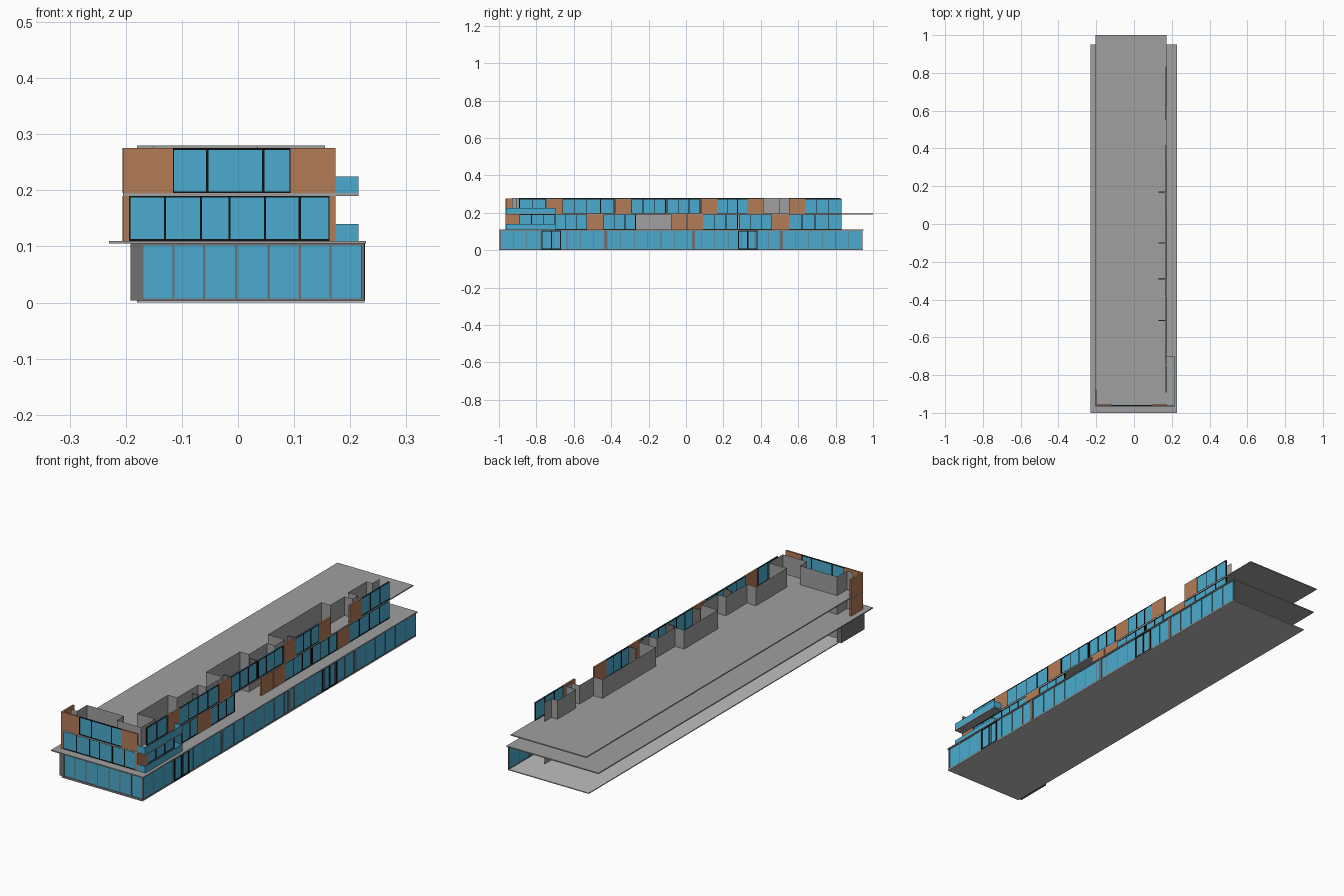
import bpy, bmesh

if "Cube" in bpy.data.objects:
    bpy.data.objects.remove(bpy.data.objects["Cube"])

def mat(name, r, g, b):
    m = bpy.data.materials.new(name)
    m.diffuse_color = (r, g, b, 1)
    m.use_nodes = True
    m.node_tree.nodes["Principled BSDF"].inputs["Base Color"].default_value = m.diffuse_color
    return m

GLASS = mat("blue_glass", 0.07, 0.41, 0.62)
WOOD = mat("orange_cladding", 0.46, 0.20, 0.095)
GREY = mat("concrete_grey", 0.35, 0.35, 0.35)
DARK = mat("dark_grey", 0.16, 0.16, 0.16)
PALE = mat("pale_grey", 0.52, 0.52, 0.52)
BLACK = mat("black_frame", 0.005, 0.005, 0.005)

def boxes(name, items, material):
    """One object made of boxes given as (x0, x1, y0, y1, z0, z1)."""
    bm = bmesh.new()
    for x0, x1, y0, y1, z0, z1 in items:
        vs = bmesh.ops.create_cube(bm, size=1)["verts"]
        for v in vs:
            v.co.x = x1 if v.co.x > 0 else x0
            v.co.y = y1 if v.co.y > 0 else y0
            v.co.z = z1 if v.co.z > 0 else z0
    finish(name, bm, material)

def finish(name, bm, material):
    me = bpy.data.meshes.new(name)
    bm.to_mesh(me)
    bm.free()
    me.materials.append(material)
    bpy.context.collection.objects.link(bpy.data.objects.new(name, me))

def panel(axis, pos, a0, a1, z0, z1, t):
    """Upright panel running along x or y, centred on pos in the other direction."""
    if axis == "x":
        return (a0, a1, pos - t / 2, pos + t / 2, z0, z1)
    return (pos - t / 2, pos + t / 2, a0, a1, z0, z1)

def window(name, axis, pos, cuts, z0, z1, frame=BLACK, w=0.004):
    """Glass strip with a frame and a mullion at every cut."""
    boxes(name + "_glass", [panel(axis, pos, cuts[0], cuts[-1], z0, z1, 0.003)], GLASS)
    bars = [panel(axis, pos, c - w / 2, c + w / 2, z0, z1, 0.006) for c in cuts]
    bars += [panel(axis, pos, cuts[0], cuts[-1], z, z + 0.003, 0.006) for z in (z0, z1 - 0.003)]
    boxes(name + "_frame", bars, frame)

def split(a, b, n):
    return [a + (b - a) * i / n for i in range(n + 1)]

# floor slabs
boxes("ground_slab", [(-0.178, 0.225, -1, 0.945, 0, 0.004)], PALE)
boxes("canopy_slab", [(-0.23, 0.228, -1, 0.95, 0.105, 0.110)], GREY)
boxes("upper_slab", [(-0.205, 0.172, -0.965, 1, 0.190, 0.195),
                     (0.172, 0.215, -0.965, -0.70, 0.190, 0.195)], GREY)

# ground floor glazing
window("ground_front", "x", -0.992, [-0.17, -0.115, -0.06, -0.003, 0.055, 0.11, 0.165, 0.222],
       0.004, 0.105, DARK)
window("ground_side", "y", 0.222, split(-0.995, 0.943, 27), 0.004, 0.105, DARK, 0.003)
boxes("ground_columns", [panel("y", 0.222, y - 0.009, y + 0.009, 0.004, 0.105, 0.008)
                         for y in (-0.43, 0.04, 0.51)], DARK)
boxes("ground_end_wall", [(-0.192, -0.17, -0.995, -0.83, 0.004, 0.105)], DARK)
bars = []
for a, b in ((-0.77, -0.67), (0.28, 0.38)):
    bars += [panel("y", 0.222, y - 0.003, y + 0.003, 0.004, 0.105, 0.009) for y in (a, (a + b) / 2, b)]
    bars += [panel("y", 0.222, a, b, z, z + 0.004, 0.009) for z in (0.004, 0.101)]
boxes("entrance_door_frames", bars, BLACK)

# upper floor fronts
Z2, Z3 = (0.110, 0.190), (0.195, 0.275)
FY, SX = -0.96, 0.169
window("middle_front", "x", FY, [-0.194, -0.13, -0.066, -0.015, 0.048, 0.11, 0.163], *Z2)
window("top_front", "x", FY, [-0.116, -0.055, 0.045, 0.094], *Z3)
boxes("front_cladding", [
    panel("x", FY, -0.205, -0.194, *Z2, 0.008), panel("x", FY, 0.163, 0.174, *Z2, 0.008),
    panel("x", FY, -0.205, -0.116, *Z3, 0.008), panel("x", FY, 0.094, 0.174, *Z3, 0.008),
    panel("y", -0.202, FY, -0.88, *Z2, 0.008), panel("y", -0.202, FY, -0.88, *Z3, 0.008)], WOOD)

# upper floor sides: glass ranges with pane counts, then cladding ranges
side_glass = {
    Z2: [(-0.89, -0.70, 3), (-0.70, -0.53, 3), (-0.44, -0.27, 3), (0.09, 0.275, 3),
         (0.285, 0.46, 3), (0.55, 0.83, 4)],
    Z3: [(-0.89, -0.75, 2), (-0.66, -0.53, 2), (-0.53, -0.385, 2), (-0.29, -0.11, 3),
         (-0.10, 0.075, 3), (0.165, 0.33, 3), (0.63, 0.83, 3)]}
side_wood = {
    Z2: [(-0.964, -0.89), (-0.53, -0.44), (-0.08, 0.003), (0.007, 0.09), (0.46, 0.55)],
    Z3: [(-0.745, -0.66), (-0.38, -0.295), (0.08, 0.165), (0.33, 0.415), (0.55, 0.635)]}
for floor, z in (("middle", Z2), ("top", Z3)):
    for i, (a, b, n) in enumerate(side_glass[z]):
        window(f"{floor}_side_{i}", "y", SX, split(a, b, n), *z)
    boxes(floor + "_side_cladding", [panel("y", SX, a, b, *z, 0.008) for a, b in side_wood[z]], WOOD)
boxes("partition_fins", [(0.13, SX, y - 0.003, y + 0.003, *Z3)
                         for y in (-0.51, -0.29, -0.10, 0.168)], DARK)

# balcony rails on both upper floors
rails = []
for z, h in ((0.110, 0.03), (0.195, 0.03)):
    rails += [panel("y", 0.213, -0.963, -0.70, z, z + h, 0.003),
              panel("x", -0.962, 0.174, 0.213, z, z + h, 0.003),
              panel("x", -0.70, 0.174, 0.213, z, z + h, 0.003)]
boxes("balcony_rails", rails, GLASS)

# stepped inner wall running through every floor, as a thin sheet
path = [(-0.18, -0.93), (-0.15, -0.93), (-0.15, -0.86), (0.035, -0.86), (0.035, -0.91), (0.155, -0.91),
        (0.155, -0.81), (0.065, -0.81), (0.065, -0.59), (0.11, -0.59), (0.11, -0.44),
        (0.15, -0.44), (0.15, -0.32), (0.065, -0.32), (0.065, -0.08), (0.11, -0.08),
        (0.11, 0.05), (0.15, 0.05), (0.15, 0.12), (0.065, 0.12), (0.065, 0.50),
        (0.11, 0.50), (0.11, 0.60), (0.15, 0.60), (0.15, 0.64), (0.10, 0.64),
        (0.10, 0.77), (0.13, 0.77), (0.13, 0.82)]
bm = bmesh.new()
low = [bm.verts.new((x, y, 0)) for x, y in path]
high = [bm.verts.new((x, y, 0.28)) for x, y in path]
for i in range(len(path) - 1):
    bm.faces.new((low[i], low[i + 1], high[i + 1], high[i]))
finish("inner_wall", bm, GREY)
